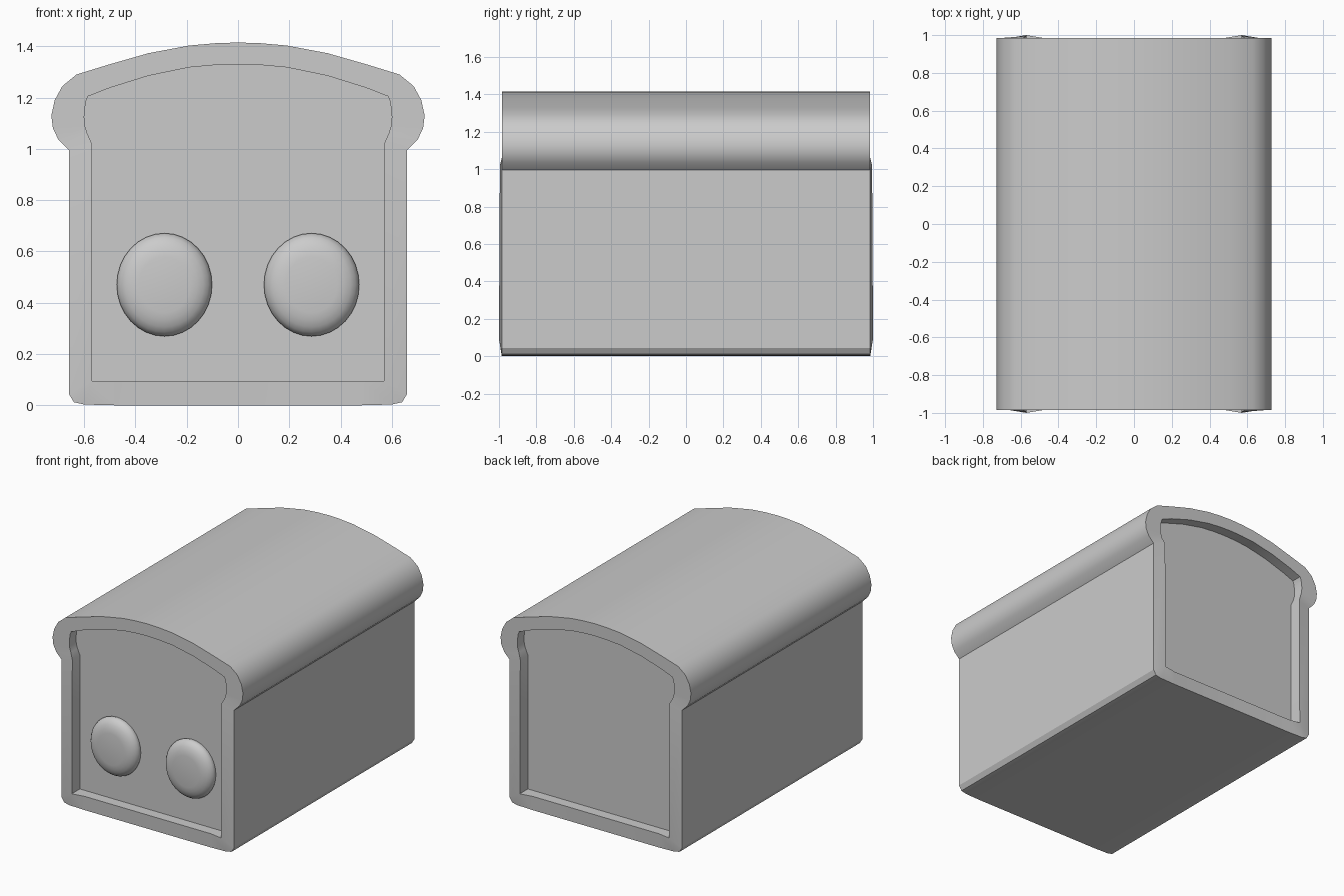
import bpy, bmesh, math

if "Cube" in bpy.data.objects:
    bpy.data.objects.remove(bpy.data.objects["Cube"])

# Matching half profiles (x, z), bottom to crown; inner also carries rim y
OUTER = [(0.48, 0), (0.60, 0.003), (0.64, 0.012), (0.66, 0.045), (0.66, 0.995),
         (0.70, 1.035), (0.722, 1.08), (0.728, 1.13), (0.715, 1.19), (0.685, 1.245),
         (0.63, 1.29), (0.50, 1.33), (0.35, 1.373), (0.19, 1.403), (0.09, 1.412), (0, 1.415)]
INNER = [(0.48, 0.095, 0.985), (0.57, 0.095, 1.0), (0.57, 0.095, 1.0), (0.57, 0.095, 1.0),
         (0.57, 1.02, 0.995), (0.588, 1.06, 0.985), (0.597, 1.09, 0.985), (0.60, 1.125, 0.985),
         (0.597, 1.16, 0.985), (0.593, 1.185, 0.985), (0.585, 1.205, 0.985), (0.50, 1.238, 0.985),
         (0.35, 1.285, 0.985), (0.19, 1.318, 0.985), (0.09, 1.327, 0.985), (0, 1.33, 0.985)]
RECESS_Y = 0.912


def whole(half):
    """Mirror a half profile into a closed loop."""
    return half + [(-p[0],) + tuple(p[1:]) for p in reversed(half[:-1])]


def skin(bm, loops, cap_start, cap_end):
    """Join closed loops of points with quads, optionally capping the ends."""
    rings = [[bm.verts.new(p) for p in loop] for loop in loops]
    for a, b in zip(rings, rings[1:]):
        for i in range(len(a)):
            j = (i + 1) % len(a)
            bm.faces.new((a[i], a[j], b[j], b[i]))
    if cap_start:
        bm.faces.new(rings[0])
    if cap_end:
        bm.faces.new(rings[-1])


def finish(bm, name, angle=30):
    bmesh.ops.remove_doubles(bm, verts=bm.verts, dist=1e-5)
    bmesh.ops.recalc_face_normals(bm, faces=bm.faces)
    mesh = bpy.data.meshes.new(name)
    bm.to_mesh(mesh)
    bm.free()
    obj = bpy.data.objects.new(name, mesh)
    bpy.context.collection.objects.link(obj)
    bpy.ops.object.select_all(action='DESELECT')
    obj.select_set(True)
    bpy.context.view_layer.objects.active = obj
    bpy.ops.object.shade_smooth_by_angle(angle=math.radians(angle))
    return obj


# Loaf-shaped body with a recessed panel at each end
outer, inner = whole(OUTER), whole(INNER)


def end_loops(s):
    return [[(x, s * RECESS_Y, z) for x, z, y in inner],
            [(x, s * y, z) for x, z, y in inner],
            [(x, s * 0.985, z) for x, z in outer]]


bm = bmesh.new()
skin(bm, end_loops(-1) + end_loops(1)[::-1], True, True)
finish(bm, "body")

# Flattened oval buttons on the front panel: (radius factor, height)
DOME = [(0.97, -0.01), (1.0, 0.012), (0.98, 0.026), (0.92, 0.042),
        (0.82, 0.055), (0.69, 0.064), (0.54, 0.069)]
for side, label in ((-1, "left"), (1, "right")):
    bm = bmesh.new()
    loops = []
    for f, h in DOME:
        loops.append([(side * 0.287 + 0.186 * f * math.cos(math.tau * i / 32),
                       -RECESS_Y - h,
                       0.47 + 0.201 * f * math.sin(math.tau * i / 32)) for i in range(32)])
    skin(bm, loops, True, True)
    finish(bm, label + "_button", 50)
